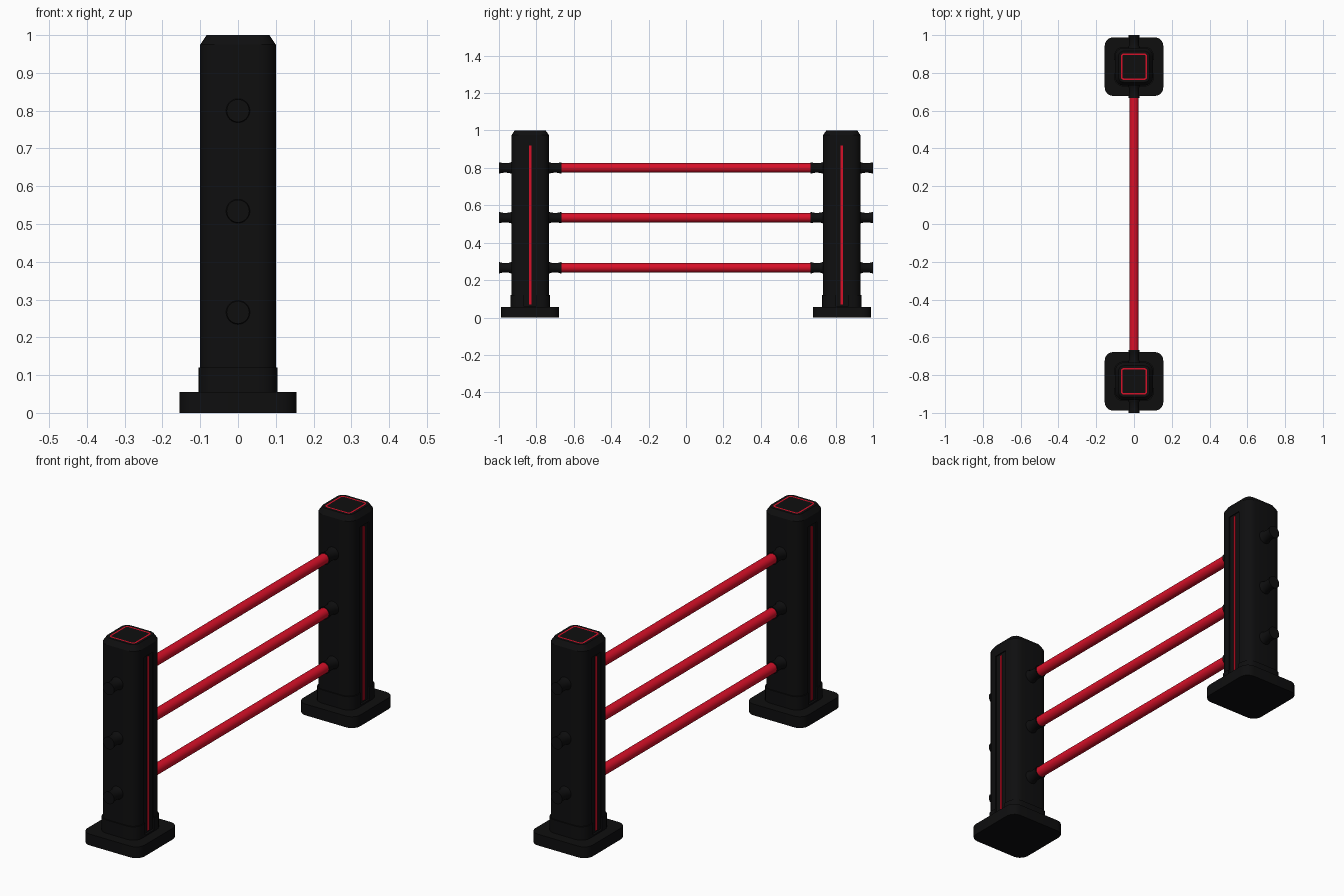
import bpy, bmesh, math

if "Cube" in bpy.data.objects:
    bpy.data.objects.remove(bpy.data.objects["Cube"])


def material(name, rgb):
    m = bpy.data.materials.new(name)
    m.diffuse_color = (*rgb, 1)
    m.use_nodes = True
    m.node_tree.nodes["Principled BSDF"].inputs["Base Color"].default_value = m.diffuse_color
    return m


BLACK = material("matte black", (0.0045, 0.0045, 0.0048))
RED = material("bright red", (0.68, 0.005, 0.021))
POST_Y = 0.833


def finish(bm, name, mats, smooth=True):
    bmesh.ops.recalc_face_normals(bm, faces=bm.faces[:])
    me = bpy.data.meshes.new(name)
    bm.to_mesh(me)
    bm.free()
    for m in mats:
        me.materials.append(m)
    ob = bpy.data.objects.new(name, me)
    bpy.context.collection.objects.link(ob)
    if smooth:
        bpy.ops.object.select_all(action='DESELECT')
        ob.select_set(True)
        bpy.context.view_layer.objects.active = ob
        bpy.ops.object.shade_smooth_by_angle(angle=math.radians(30))
    return ob


def loft(bm, rings):
    """Bridge equal-sized rings of points and cap both ends; returns the last cap."""
    loops = [[bm.verts.new(p) for p in r] for r in rings]
    n = len(loops[0])
    for a, b in zip(loops, loops[1:]):
        for i in range(n):
            j = (i + 1) % n
            bm.faces.new((a[i], a[j], b[j], b[i]))
    bm.faces.new(loops[0][::-1])
    return bm.faces.new(loops[-1])


def rounded_square(cy, z, half, r, seg=5):
    pts = []
    for k in range(4):
        a0 = k * math.pi / 2
        sx, sy = ((1, 1), (-1, 1), (-1, -1), (1, -1))[k]
        for i in range(seg + 1):
            a = a0 + i / seg * math.pi / 2
            pts.append((sx * (half - r) + r * math.cos(a),
                        cy + sy * (half - r) + r * math.sin(a), z))
    return pts


def block(name, cy, levels, ring=False):
    bm = bmesh.new()
    top = loft(bm, [rounded_square(cy, *lv) for lv in levels])
    if ring:
        # thin red outline inset in the top face
        bmesh.ops.recalc_face_normals(bm, faces=bm.faces[:])
        bmesh.ops.inset_region(bm, faces=[top], thickness=0.013)
        band = bmesh.ops.inset_region(bm, faces=[top], thickness=0.008)["faces"]
        for f in band:
            f.material_index = 1
    return finish(bm, name, [BLACK, RED])


def box(name, lo, hi, mat):
    bm = bmesh.new()
    loft(bm, [[(lo[0], lo[1], z), (hi[0], lo[1], z), (hi[0], hi[1], z), (lo[0], hi[1], z)]
              for z in (lo[2], hi[2])])
    return finish(bm, name, [mat], smooth=False)


def lathe_y(name, cy, z, profile, mat, n=32):
    bm = bmesh.new()
    loft(bm, [[(r * math.cos(2 * math.pi * i / n), cy + y, z + r * math.sin(2 * math.pi * i / n))
               for i in range(n)] for y, r in profile])
    return finish(bm, name, [mat])


def cut(ob, cutter):
    mod = ob.modifiers.new("groove", 'BOOLEAN')
    mod.operation = 'DIFFERENCE'
    mod.solver = 'EXACT'
    mod.object = cutter
    bpy.context.view_layer.objects.active = ob
    bpy.ops.object.modifier_apply(modifier=mod.name)


RAIL_Z = (0.266, 0.534, 0.80)
half_profile = [(0.167, 0.030), (0.161, 0.0295), (0.150, 0.0265), (0.135, 0.0255),
                (0.115, 0.0265), (0.106, 0.029), (0.099, 0.032)]
socket = [(-y, r) for y, r in half_profile] + half_profile[::-1]

for side, s in (("left", -1), ("right", 1)):
    cy = s * POST_Y
    # foot plate, collar and post
    block(side + "_base", cy, [(0, 0.155, 0.045), (0.055, 0.155, 0.045)])
    collar = block(side + "_collar", cy, [(0.05, 0.105, 0.048), (0.12, 0.105, 0.048)])
    post = block(side + "_post", cy, [(0.05, 0.1, 0.045), (0.975, 0.1, 0.045),
                                      (1.0, 0.083, 0.030)], ring=True)
    # shallow grooves with a red strip on both outer faces
    for face, t in (("front", 1), ("back", -1)):
        xs = sorted((t * 0.095, t * 0.2))
        cutter = box("groove_cutter", (xs[0], cy - 0.035, 0.062), (xs[1], cy + 0.035, 0.93), BLACK)
        cut(post, cutter)
        cut(collar, cutter)
        bpy.data.objects.remove(cutter)
        xs = sorted((t * 0.092, t * 0.099))
        box(f"{side}_{face}_strip", (xs[0], cy - 0.006, 0.07), (xs[1], cy + 0.006, 0.92), RED)
    # flared sockets through the post
    for i, z in enumerate(RAIL_Z):
        lathe_y(f"{side}_socket_{i + 1}", cy, z, socket, BLACK)

# red rails between the posts
for i, z in enumerate(RAIL_Z):
    lathe_y(f"rail_{i + 1}", 0, z, [(-0.68, 0.025), (0.68, 0.025)], RED)
